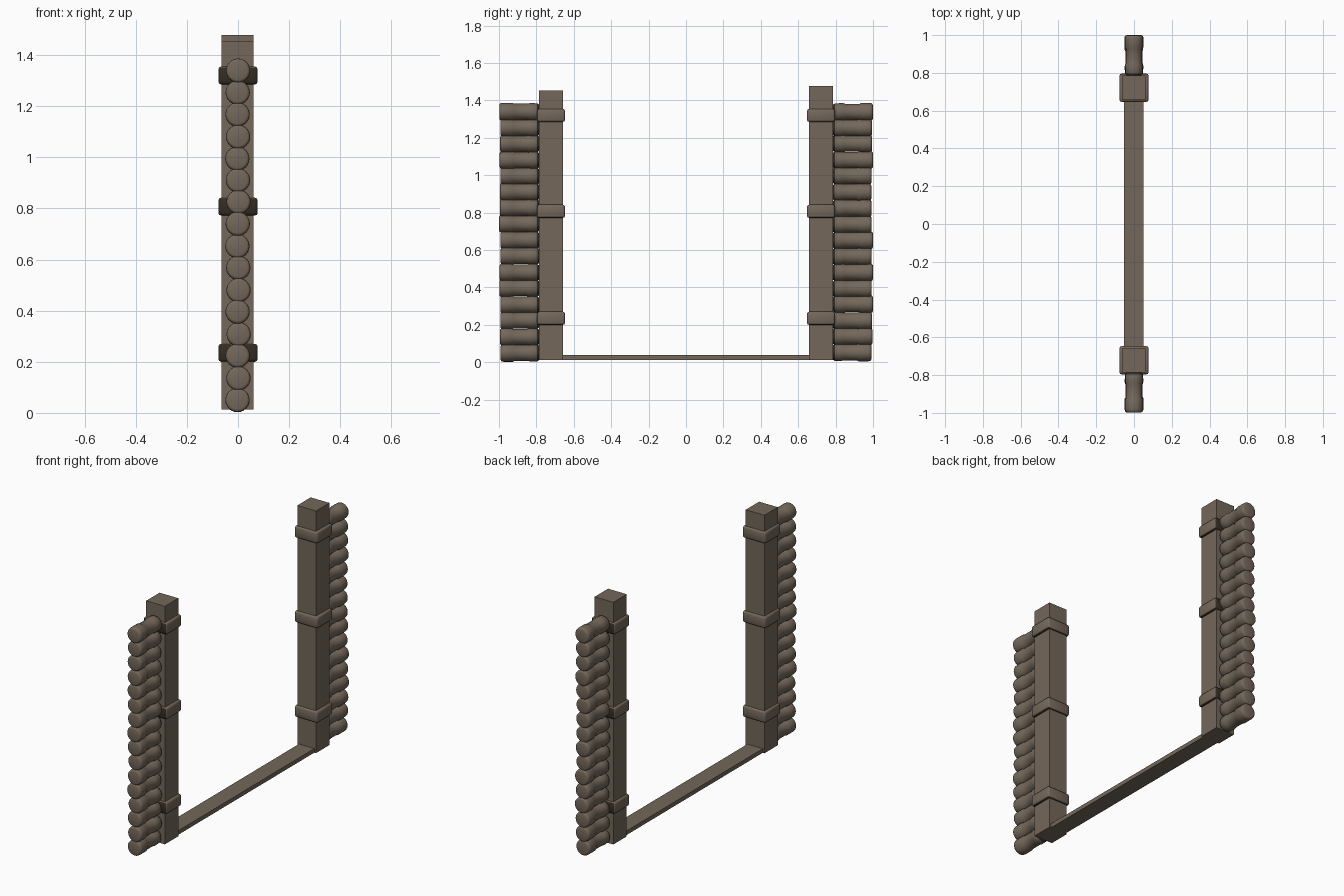
import bpy, bmesh, math, random
from mathutils import Vector

if "Cube" in bpy.data.objects:
    bpy.data.objects.remove(bpy.data.objects["Cube"])

random.seed(4)


def material(name, color):
    m = bpy.data.materials.new(name)
    m.diffuse_color = (*color, 1)
    m.use_nodes = True
    m.node_tree.nodes["Principled BSDF"].inputs["Base Color"].default_value = m.diffuse_color
    return m


wood = material("weathered brown wood", (0.173, 0.137, 0.103))
dark = material("dark stained wood", (0.034, 0.025, 0.017))


def finish(bm, name, is_dark=lambda f: False):
    bmesh.ops.recalc_face_normals(bm, faces=bm.faces)
    bm.normal_update()
    for f in bm.faces:
        f.material_index = int(is_dark(f))
    me = bpy.data.meshes.new(name)
    bm.to_mesh(me)
    bm.free()
    ob = bpy.data.objects.new(name, me)
    bpy.context.collection.objects.link(ob)
    me.materials.append(wood)
    me.materials.append(dark)
    return ob


def box(name, lo, hi, bevel=0.0, is_dark=lambda f: False):
    lo, hi = Vector(lo), Vector(hi)
    bm = bmesh.new()
    bmesh.ops.create_cube(bm, size=1)
    bmesh.ops.scale(bm, vec=hi - lo, verts=bm.verts)
    bmesh.ops.translate(bm, vec=(lo + hi) / 2, verts=bm.verts)
    if bevel:
        bmesh.ops.bevel(bm, geom=bm.edges[:], offset=bevel, segments=2,
                        profile=0.5, affect='EDGES')
    return finish(bm, name, is_dark)


def smooth(ob):
    bpy.ops.object.select_all(action='DESELECT')
    ob.select_set(True)
    bpy.context.view_layer.objects.active = ob
    bpy.ops.object.shade_smooth_by_angle(angle=math.radians(50))


# log outline: (distance from the inner end 0..1, radius)
PROFILE = [(0, 0.038), (0.05, 0.045), (0.24, 0.047), (0.30, 0.043), (0.66, 0.043),
           (0.70, 0.0475), (0.92, 0.0475), (0.965, 0.046), (0.99, 0.042), (1, 0.036)]
SIDES = 24


def log(name, side, z):
    inner = 0.785
    outer = random.uniform(0.99, 1.0)
    shift = random.uniform(-0.04, 0.02)
    x = random.uniform(-0.003, 0.003)
    bm = bmesh.new()
    rings = []
    for t, r in PROFILE:
        if 0.1 < t < 0.9:
            t += shift
        y = side * (inner + t * (outer - inner))
        rings.append([bm.verts.new((x + r * math.cos(a), y, z + r * math.sin(a)))
                      for a in (2 * math.pi * i / SIDES for i in range(SIDES))])
    for a, b in zip(rings, rings[1:]):
        for i in range(SIDES):
            j = (i + 1) % SIDES
            bm.faces.new((a[i], a[j], b[j], b[i]))
    bm.faces.new(rings[0])
    bm.faces.new(rings[-1])
    # the end tucked against the post is dark
    smooth(finish(bm, name, lambda f: abs(f.calc_center_median().y) < inner + 0.012))


for label, side, top in (("front", -1, 1.453), ("back", 1, 1.478)):
    # square door post
    ys = sorted((side * 0.658, side * 0.786))
    box(label + "_post", (-0.064, ys[0], 0.013), (0.061, ys[1], top))
    # bands wrapped around the post, dark on the log side and underneath
    ys = sorted((side * 0.647, side * 0.796))
    for k, z in enumerate((0.235, 0.807, 1.32)):
        smooth(box(f"{label}_band_{k}", (-0.077, ys[0], z - 0.035),
                   (0.077, ys[1], z + 0.035), 0.011,
                   lambda f: f.normal.y * side > 0.45 or f.normal.z < -0.8))
    # stack of short log ends
    for k in range(16):
        log(f"{label}_log_{k}", side, 0.051 + k * 0.0859 + random.uniform(-0.002, 0.002))

# threshold board between the posts
box("threshold", (-0.053, -0.66, 0.013), (0.05, 0.66, 0.038))
